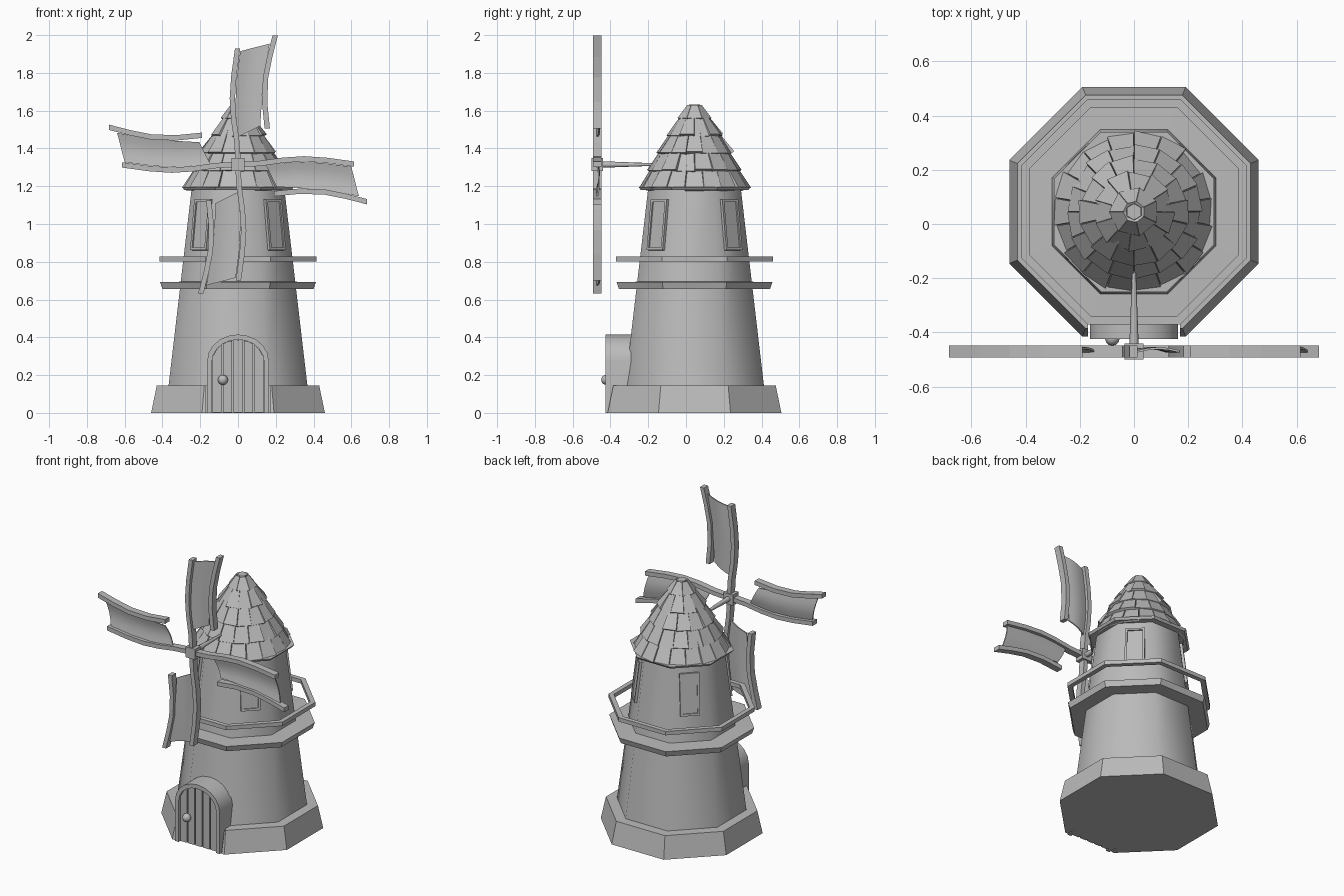
import bpy, bmesh, math, random
from mathutils import Matrix, Vector

if "Cube" in bpy.data.objects:
    bpy.data.objects.remove(bpy.data.objects["Cube"])

random.seed(4)
CY = 0.045                      # tower axis in y
HUB = Vector((0, -0.47, 1.315))

stone = bpy.data.materials.new("light_grey")
stone.diffuse_color = (0.5, 0.5, 0.5, 1)
stone.use_nodes = True
stone.node_tree.nodes["Principled BSDF"].inputs["Base Color"].default_value = stone.diffuse_color


def finish(name, bm, smooth=None):
    bmesh.ops.recalc_face_normals(bm, faces=bm.faces)
    me = bpy.data.meshes.new(name)
    bm.to_mesh(me)
    bm.free()
    ob = bpy.data.objects.new(name, me)
    bpy.context.collection.objects.link(ob)
    me.materials.append(stone)
    if smooth:
        bpy.context.view_layer.objects.active = ob
        ob.select_set(True)
        bpy.ops.object.shade_smooth_by_angle(angle=math.radians(smooth))
        ob.select_set(False)
    return ob


def lathe(name, profile, n=8, hollow=False, smooth=None):
    """Sweep (apothem, z) points around the tower axis with n flat sides."""
    bm = bmesh.new()
    k = 1 / math.cos(math.pi / n)
    rings = []
    for r, z in profile:
        angs = [(i + 0.5) * 2 * math.pi / n for i in range(n)]
        rings.append([bm.verts.new((r * k * math.cos(a), CY + r * k * math.sin(a), z)) for a in angs])
    pairs = list(zip(rings, rings[1:]))
    if hollow:
        pairs.append((rings[-1], rings[0]))
    else:
        bm.faces.new(rings[0])
        bm.faces.new(rings[-1])
    for a, b in pairs:
        for i in range(n):
            j = (i + 1) % n
            bm.faces.new((a[i], a[j], b[j], b[i]))
    return finish(name, bm, smooth)


def add_box(bm, size, mat):
    bmesh.ops.create_cube(bm, size=1, matrix=mat @ Matrix.Diagonal((*size, 1)))


def prism(bm, outline, y0, y1, mat=Matrix()):
    """Extrude an (x, z) outline from y0 to y1."""
    a = [bm.verts.new(mat @ Vector((x, y0, z))) for x, z in outline]
    b = [bm.verts.new(mat @ Vector((x, y1, z))) for x, z in outline]
    bm.faces.new(a)
    bm.faces.new(b)
    for i in range(len(a)):
        j = (i + 1) % len(a)
        bm.faces.new((a[i], a[j], b[j], b[i]))


# Plinth with a notch for the doorway
base = lathe("base", [(0.46, 0), (0.43, 0.145)])
bm = bmesh.new()
add_box(bm, (0.34, 0.2, 0.5), Matrix.Translation((0, -0.465, 0.2)))
cutter = finish("doorway_cutter", bm)
cutter.hide_render = True
cutter.hide_set(True)
cut = base.modifiers.new("doorway", 'BOOLEAN')
cut.object = cutter
cut.operation = 'DIFFERENCE'

# Tower, balcony, railing and eaves
lathe("tower_wall", [(0.368, 0.14), (0.245, 1.19)], smooth=50)
lathe("balcony", [(0.28, 0.655), (0.40, 0.655), (0.412, 0.692), (0.28, 0.695)], hollow=True)
lathe("railing", [(0.385, 0.802), (0.415, 0.802), (0.415, 0.828), (0.385, 0.828)], hollow=True)
lathe("eaves", [(0.285, 1.18), (0.295, 1.195)])

# Roof core under the shingles
lathe("roof_core", [(0.265, 1.19), (0.185, 1.36), (0.115, 1.49), (0.035, 1.61)], n=16)

# Rows of overlapping shingles: lower radius, lower z, upper radius, upper z, count
rows = [(0.29, 1.19, 0.215, 1.315, 18), (0.243, 1.285, 0.168, 1.405, 16),
        (0.197, 1.38, 0.118, 1.495, 14), (0.143, 1.472, 0.07, 1.575, 11),
        (0.083, 1.562, 0.036, 1.63, 7)]
bm = bmesh.new()
for k, (r0, z0, r1, z1, n) in enumerate(rows):
    slope = Vector((r1 - r0, 0, z1 - z0)).normalized()
    inward = Vector((-slope.z, 0, slope.x)) * 0.022
    for i in range(n):
        jit = random.uniform(-0.006, 0.006) if k < 4 else 0
        mat = (Matrix.Translation((0, CY, 0))
               @ Matrix.Rotation((i + 0.5 * (k % 2)) * 2 * math.pi / n, 4, 'Z'))
        t = math.tan(math.pi / n)
        w0, w1 = r0 * t * 0.97, r1 * t * 0.93
        twist = random.uniform(-0.004, 0.004) if k < 4 else 0
        outer = [Vector((r0 + jit + twist, -w0, z0 + jit)), Vector((r0 + jit - twist, w0, z0 + jit)),
                 Vector((r1, w1, z1)), Vector((r1, -w1, z1))]
        a = [bm.verts.new(mat @ p) for p in outer]
        b = [bm.verts.new(mat @ (p + inward)) for p in outer]
        bm.faces.new(a)
        bm.faces.new(b)
        for p in range(4):
            q = (p + 1) % 4
            bm.faces.new((a[p], a[q], b[q], b[p]))
finish("roof_shingles", bm)
lathe("roof_cap", [(0.03, 1.60), (0.026, 1.632)], n=6)

# Four framed windows on the diagonal walls
lean = math.atan((0.368 - 0.245) / 1.05)
frames, panes = bmesh.new(), bmesh.new()
for k in range(4):
    mat = (Matrix.Translation((0, CY, 0)) @ Matrix.Rotation(math.radians(45 + 90 * k), 4, 'Z')
           @ Matrix.Translation((0.2685, 0, 0.995)) @ Matrix.Rotation(-lean, 4, 'Y'))
    for s in (-1, 1):
        add_box(frames, (0.03, 0.014, 0.27), mat @ Matrix.Translation((0, s * 0.053, 0)))
        add_box(frames, (0.03, 0.12, 0.014), mat @ Matrix.Translation((0, 0, s * 0.128)))
    add_box(panes, (0.01, 0.10, 0.25), mat @ Matrix.Translation((0.002, 0, 0)))
finish("window_frames", frames)
finish("window_panes", panes)


# Arched doorway
def arch(w, spring, top, n=10):
    return [(-w, 0), (w, 0)] + [(w * math.cos(math.pi * i / n), spring + (top - spring) * math.sin(math.pi * i / n))
                                for i in range(n + 1)]


bm = bmesh.new()
outer, inner = arch(0.163, 0.275, 0.415)[1:] + [(-0.163, 0)], arch(0.138, 0.27, 0.388)[1:] + [(-0.138, 0)]
grid = [[bm.verts.new((x, y, z)) for x, z in o]
        for o, y in ((outer, -0.425), (outer, -0.2), (inner, -0.2), (inner, -0.425))]
for a, b in zip(grid, grid[1:] + grid[:1]):
    for i in range(len(outer) - 1):
        bm.faces.new((a[i], a[i + 1], b[i + 1], b[i]))
for i in (0, -1):
    bm.faces.new([g[i] for g in grid])
finish("door_frame", bm, 30)

bm = bmesh.new()
prism(bm, arch(0.14, 0.27, 0.39), -0.398, -0.3)
finish("door_back", bm)

# Planks follow the arch at their top ends
bm = bmesh.new()
step = 0.276 / 5
for i in range(5):
    x0, x1 = -0.138 + i * step + 0.004, -0.138 + (i + 1) * step - 0.004
    tops = [(x, 0.27 + 0.116 * math.sqrt(max(0, 1 - (x / 0.138) ** 2))) for x in (x1, (x0 + x1) / 2, x0)]
    prism(bm, [(x0, 0.003), (x1, 0.003)] + tops, -0.412, -0.39)
finish("door_planks", bm)

bm = bmesh.new()
bmesh.ops.create_uvsphere(bm, u_segments=12, v_segments=8, radius=0.027,
                          matrix=Matrix.Translation((-0.08, -0.422, 0.175)))
finish("door_knob", bm, 60)

# Axle and hub
bm = bmesh.new()
bmesh.ops.create_cone(bm, segments=8, radius1=0.018, radius2=0.007, depth=0.30, cap_ends=True,
                      matrix=Matrix.Translation((0, -0.32, 1.315)) @ Matrix.Rotation(-math.pi / 2, 4, 'X'))
finish("axle", bm, 50)
bm = bmesh.new()
add_box(bm, (0.07, 0.06, 0.07), Matrix.Translation(HUB))
finish("hub", bm)

# Sails: curved spar, curved outer batten and cloth, repeated four times
SPAR = [(0.0, 0.02), (-0.006, 0.12), (-0.023, 0.24), (-0.03, 0.35), (-0.022, 0.47), (-0.002, 0.615)]
BATTEN = [(0.155, 0.19), (0.141, 0.33), (0.146, 0.46), (0.168, 0.57), (0.197, 0.683)]
CLOTH = [(0.0, 0.145, 0.118, 0.205), (-0.014, 0.30, 0.126, 0.34),
         (-0.008, 0.45, 0.135, 0.47), (0.012, 0.60, 0.168, 0.64)]
spars, battens, cloth = bmesh.new(), bmesh.new(), bmesh.new()
for k in range(4):
    mat = Matrix.Translation(HUB) @ Matrix.Rotation(k * math.pi / 2, 4, 'Y')
    for bm, path in ((spars, SPAR), (battens, BATTEN)):
        outline = [(x - 0.014, z) for x, z in path] + [(x + 0.014, z) for x, z in reversed(path)]
        prism(bm, outline, -0.022, 0.022, mat)
    sheets = []
    for off in (-0.004, 0.004):
        sheet = []
        for x0, z0, x1, z1 in CLOTH:
            row = []
            for i in range(5):
                t = i / 4
                y = off + 0.012 * math.sin(math.pi * t)
                row.append(cloth.verts.new(mat @ Vector((x0 + (x1 - x0) * t, y, z0 + (z1 - z0) * t))))
            sheet.append(row)
        for a, b in zip(sheet, sheet[1:]):
            for i in range(4):
                cloth.faces.new((a[i], a[i + 1], b[i + 1], b[i]))
        sheets.append(sheet)
    rims = [s[0] + [r[-1] for r in s[1:]] + s[-1][-2::-1] + [r[0] for r in s[-2:0:-1]] for s in sheets]
    for i in range(len(rims[0])):
        j = (i + 1) % len(rims[0])
        cloth.faces.new((rims[0][i], rims[0][j], rims[1][j], rims[1][i]))
finish("sail_spars", spars)
finish("sail_battens", battens)
finish("sail_cloth", cloth, 40)
